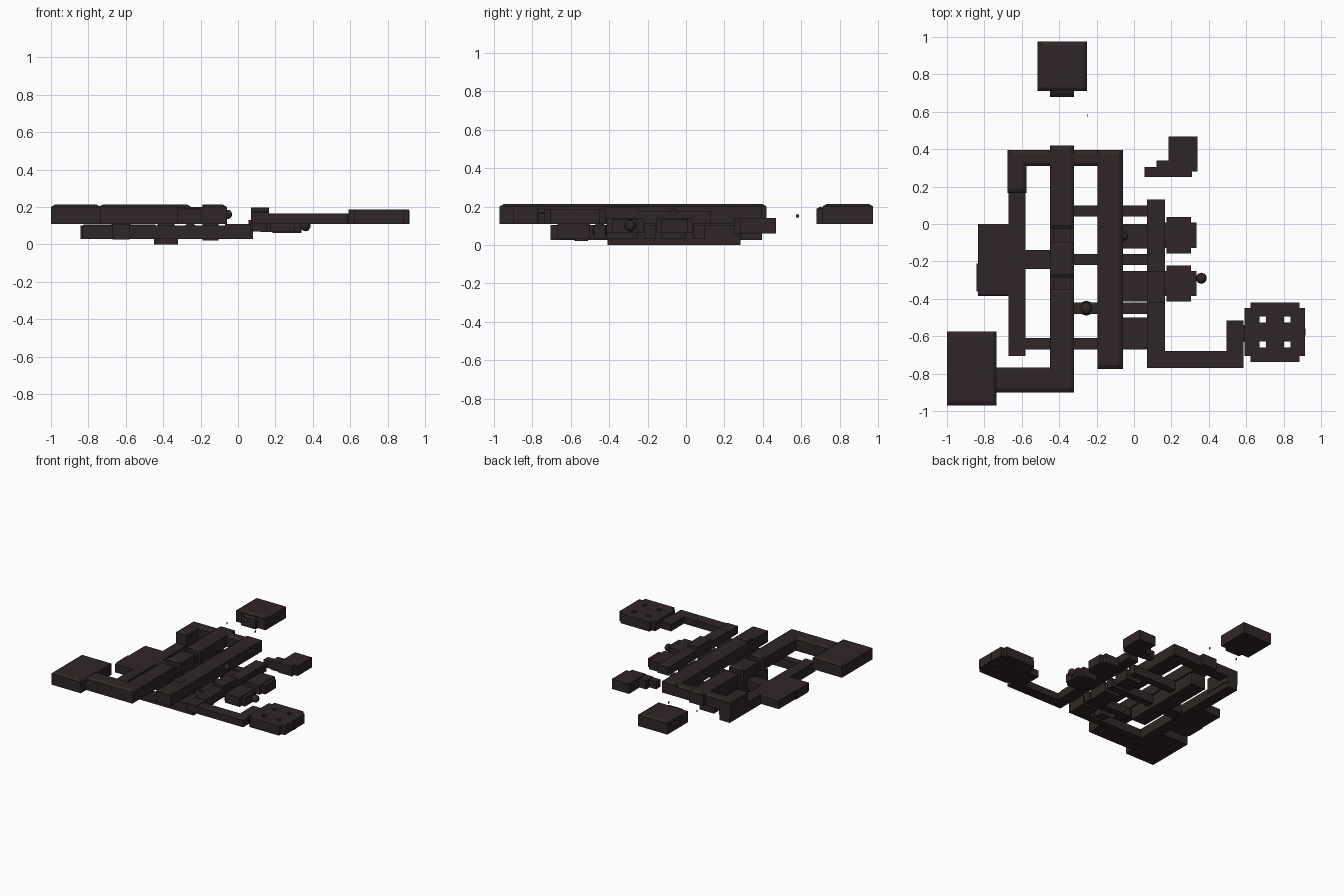
import bpy, bmesh

if "Cube" in bpy.data.objects:
    bpy.data.objects.remove(bpy.data.objects["Cube"])

stone = bpy.data.materials.new("dark brown stone")
stone.diffuse_color = (0.030, 0.019, 0.019, 1)
stone.use_nodes = True
stone.node_tree.nodes["Principled BSDF"].inputs["Base Color"].default_value = stone.diffuse_color


def finish(name, bm):
    bmesh.ops.recalc_face_normals(bm, faces=bm.faces)
    me = bpy.data.meshes.new(name)
    bm.to_mesh(me)
    bm.free()
    me.materials.append(stone)
    ob = bpy.data.objects.new(name, me)
    bpy.context.collection.objects.link(ob)
    return ob


def box(name, x0, x1, y0, y1, z0, z1, c=0.0):
    """Box with an optional chamfer around the ceiling."""
    bm = bmesh.new()
    levels = [(z0, 0), (z1 - c * 0.6, 0), (z1, c)] if c else [(z0, 0), (z1, 0)]
    rings = [[bm.verts.new(p) for p in ((x0 + i, y0 + i, z), (x1 - i, y0 + i, z),
                                        (x1 - i, y1 - i, z), (x0 + i, y1 - i, z))]
             for z, i in levels]
    for a, b in zip(rings, rings[1:]):
        for k in range(4):
            bm.faces.new((a[k], a[(k + 1) % 4], b[(k + 1) % 4], b[k]))
    bm.faces.new(rings[0])
    bm.faces.new(rings[-1])
    return finish(name, bm)


def boss(name, x, y, z, r):
    bm = bmesh.new()
    bmesh.ops.create_uvsphere(bm, u_segments=10, v_segments=6, radius=r)
    bmesh.ops.translate(bm, verts=bm.verts, vec=(x, y, z))
    return finish(name, bm)


# Upper level: large rooms and wide halls
U0, U1, C = 0.11, 0.212, 0.02
box("north_room", -0.515, -0.25, 0.71, 0.975, U0, U1, C)
box("north_room_door", -0.45, -0.32, 0.68, 0.72, U0, 0.20, C)
box("southwest_room", -1.0, -0.735, -0.97, -0.575, U0, U1, C)
box("south_hall", -0.745, -0.32, -0.90, -0.767, U0, U1, C)
for i, (a, b) in enumerate(((-0.90, -0.35), (-0.285, -0.095), (-0.025, 0.42))):
    box(f"middle_hall_{i}", -0.45, -0.32, a, b, U0, U1, C)
box("east_hall", -0.195, -0.06, -0.775, 0.395, U0, U1, C)
box("north_gallery", -0.675, -0.06, 0.31, 0.395, U0, 0.20, C)
box("northwest_corner", -0.675, -0.575, 0.165, 0.395, 0.07, 0.20, C)

# Lowest level under the middle hall
box("lower_hall", -0.43, -0.34, -0.41, 0.285, 0.0, 0.17)
box("lower_hall_base", -0.45, -0.32, -0.41, 0.285, 0.0, 0.10)

# Lower level: west corridor, west room and cross passages
box("west_corridor", -0.67, -0.58, -0.705, 0.395, 0.025, 0.105)
box("west_room", -0.835, -0.66, -0.385, 0.0, 0.03, 0.105, 0.01)
box("west_room_alcove", -0.842, -0.82, -0.36, -0.21, 0.03, 0.10)
box("west_link", -0.58, -0.44, -0.24, -0.14, 0.03, 0.105)
for i, (x0, x1, y) in enumerate(((-0.32, 0.08, 0.07), (-0.58, 0.08, -0.19),
                                 (-0.32, 0.08, -0.45), (-0.58, 0.05, -0.64))):
    box(f"cross_passage_{i}", x0, x1, y - 0.03, y + 0.03, 0.03, 0.10)
boss("passage_knob", -0.255, -0.45, 0.075, 0.04)
box("stair_shaft", -0.19, -0.105, -0.58, -0.51, 0.02, 0.214)

# Cells on both sides of the raised corridor
for i, (a, b) in enumerate(((-0.13, 0.0), (-0.415, -0.25), (-0.67, -0.50))):
    box(f"inner_cell_{i}", -0.07, 0.07, a, b, 0.03, 0.11)
for i, y in enumerate((-0.06, -0.318)):
    box(f"outer_cell_{i}", 0.175, 0.305, y - 0.097, y + 0.097, 0.065, 0.14)
    box(f"outer_cell_bay_{i}", 0.15, 0.335, y - 0.068, y + 0.068, 0.065, 0.135)
boss("cell_knob", 0.36, -0.29, 0.10, 0.03)
boss("hall_knob", -0.055, -0.065, 0.16, 0.025)

# Raised corridor and southeast passage
box("raised_corridor", 0.07, 0.165, -0.65, 0.13, U0, 0.175)
box("raised_corridor_roof", 0.07, 0.165, -0.42, -0.25, 0.17, 0.198)
box("corridor_corner", 0.07, 0.165, -0.77, -0.64, U0, 0.17)
box("southeast_passage", 0.07, 0.585, -0.77, -0.68, U0, 0.165)
box("southeast_turn", 0.495, 0.585, -0.77, -0.515, U0, 0.165)
box("southeast_door", 0.57, 0.60, -0.63, -0.54, U0, 0.165)

# Pillared room: a grid of cells with corners notched and four open shafts
bm = bmesh.new()
xs = [0.592, 0.622, 0.672, 0.705, 0.803, 0.836, 0.884, 0.915]
ys = [-0.738, -0.706, -0.660, -0.628, -0.527, -0.495, -0.450, -0.420]
skip = {(i, j) for i in (0, 6) for j in (0, 6)} | {(i, j) for i in (2, 4) for j in (2, 4)}
for i in range(7):
    for j in range(7):
        if (i, j) not in skip:
            bm.faces.new([bm.verts.new((x, y, U0)) for x, y in (
                (xs[i], ys[j]), (xs[i + 1], ys[j]), (xs[i + 1], ys[j + 1]), (xs[i], ys[j + 1]))])
bmesh.ops.remove_doubles(bm, verts=bm.verts, dist=0.0005)
ext = bmesh.ops.extrude_face_region(bm, geom=bm.faces[:], use_keep_orig=True)
bmesh.ops.translate(bm, verts=[v for v in ext["geom"] if isinstance(v, bmesh.types.BMVert)],
                    vec=(0, 0, 0.076))
finish("pillared_room", bm)
box("pillared_room_door_plate", 0.916, 0.919, -0.595, -0.56, 0.11, 0.18)

# Northeast room with stepped entry
box("northeast_room", 0.185, 0.34, 0.28, 0.468, 0.06, 0.14)
box("northeast_room_front", 0.185, 0.31, 0.25, 0.29, 0.06, 0.14)
box("entry_step_low", 0.055, 0.19, 0.25, 0.305, 0.07, 0.13)
box("entry_step_high", 0.12, 0.19, 0.25, 0.34, 0.065, 0.135)

# Two tiny markers between the north room and the gallery
for i, x in enumerate((-0.505, -0.25)):
    box(f"marker_{i}", x - 0.001, x + 0.001, 0.572, 0.588, 0.142, 0.158)
